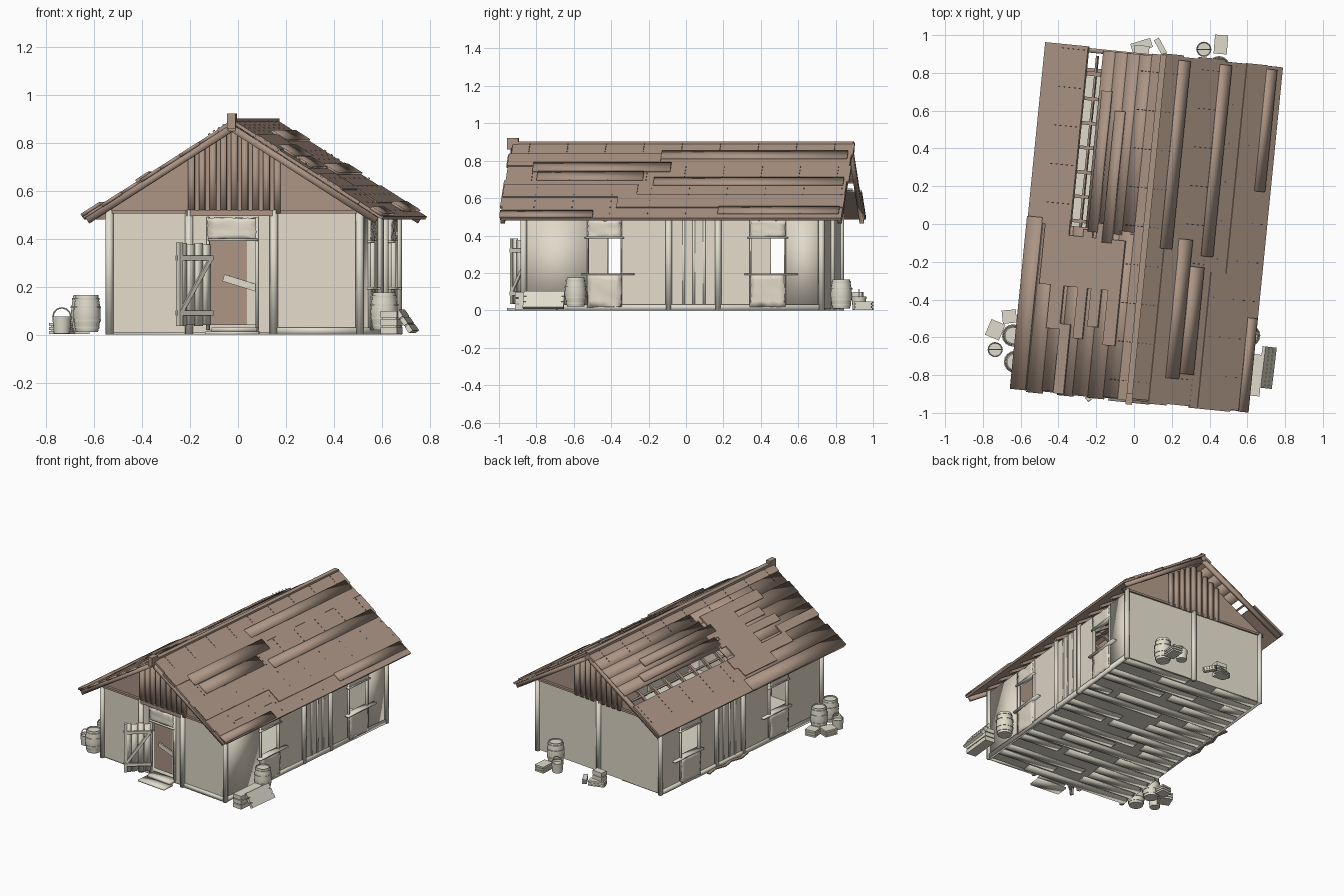
import bpy, bmesh, math, random
from mathutils import Matrix, Vector

if "Cube" in bpy.data.objects:
    bpy.data.objects.remove(bpy.data.objects["Cube"])

random.seed(4)
HOUSE = Matrix.Translation((0.065, -0.02, 0)) @ Matrix.Rotation(math.radians(-5.7), 4, 'Z')
WORLD = Matrix.Identity(4)


def material(name, rgb):
    m = bpy.data.materials.new(name)
    m.diffuse_color = (*rgb, 1)
    m.use_nodes = True
    m.node_tree.nodes["Principled BSDF"].inputs["Base Color"].default_value = m.diffuse_color
    return m


PLASTER = material("pale plaster", (0.76, 0.70, 0.59))
TIMBER = material("weathered timber", (0.74, 0.71, 0.60))
BROWN = material("roof brown", (0.41, 0.30, 0.235))


def make(name, mat, bm, space=HOUSE, smooth=None):
    """smooth: None = flat, 'angle' = by angle, 'soft' = rounded all over"""
    bm.transform(space)
    bmesh.ops.recalc_face_normals(bm, faces=bm.faces)
    for f in bm.faces:
        f.smooth = smooth == 'soft'
    me = bpy.data.meshes.new(name)
    bm.to_mesh(me)
    bm.free()
    me.materials.append(mat)
    ob = bpy.data.objects.new(name, me)
    bpy.context.collection.objects.link(ob)
    if smooth == 'angle':
        bpy.ops.object.select_all(action='DESELECT')
        ob.select_set(True)
        bpy.context.view_layer.objects.active = ob
        bpy.ops.object.shade_smooth_by_angle(angle=math.radians(50))


def add_box(bm, c, s, rot=None):
    m = Matrix.Translation(c) @ (rot or WORLD) @ Matrix.Diagonal((*s, 1))
    bmesh.ops.create_cube(bm, size=1, matrix=m)


def span(bm, x0, x1, y0, y1, z0, z1):
    add_box(bm, ((x0 + x1) / 2, (y0 + y1) / 2, (z0 + z1) / 2), (x1 - x0, y1 - y0, z1 - z0))


def rod(bm, a, b, r, n=10):
    a, b = Vector(a), Vector(b)
    d = b - a
    m = Matrix.Translation((a + b) / 2) @ d.to_track_quat('Z', 'Y').to_matrix().to_4x4()
    bmesh.ops.create_cone(bm, cap_ends=True, segments=n, radius1=r, radius2=r, depth=d.length, matrix=m)


W, L, H = 0.525, 0.80, 0.50          # wall half width, half length, height
WINS = [(-0.455, -0.275), (0.42, 0.605)]

# Side walls with window gaps, end walls with a doorway at the front
bm, soft = bmesh.new(), bmesh.new()
for s in (-1, 1):
    x0, x1 = sorted((s * W, s * (W - 0.015)))
    edges = [-L, WINS[0][0], WINS[0][1], WINS[1][0], WINS[1][1], L]
    for i in (0, 2, 4):
        span(soft if s > 0 and i != 2 else bm, x0, x1, edges[i], edges[i + 1], 0.01, H)
span(bm, -W, W, L - 0.015, L, 0.01, 0.51)
span(bm, -W, -0.11, -L, -L + 0.015, 0.01, 0.51)
span(bm, 0.10, W, -L, -L + 0.015, 0.01, 0.51)
make("walls", PLASTER, bm)
make("side_wall_ends", PLASTER, soft, smooth='soft')

# Rough infill above and below each window and above the door
bm = bmesh.new()
for s in (-1, 1):
    for a, b in WINS:
        for z0, z1 in ((0.02, 0.19), (0.39, 0.48)):
            span(bm, s * W - 0.014, s * W + 0.014, a, b, z0, z1)
span(bm, -0.11, 0.09, -L - 0.014, -L + 0.014, 0.40, 0.485)
bmesh.ops.subdivide_edges(bm, edges=bm.edges, cuts=5, use_grid_fill=True)
for v in bm.verts:
    v.co += Vector([random.uniform(-0.004, 0.004) for _ in range(3)])
make("rough_infill", PLASTER, bm, smooth='soft')

# Round posts at corners, beside the door and along the sides
bm = bmesh.new()
spots = [(x, y) for x in (-W, W) for y in (-L, L, -0.02, 0.245)]
spots += [(-0.19, -L - 0.005), (0.165, -L - 0.005), (0.0, L + 0.005)]
for x, y in spots:
    rod(bm, (x, y, 0), (x, y, 0.52), 0.017, 8)
for s in (-1, 1):
    for y in (0.06, 0.115, 0.17):
        rod(bm, (s * (W - 0.004), y, 0.01), (s * (W - 0.004), y, H), 0.009, 6)
make("posts", TIMBER, bm, smooth='soft')

# Base boards, window frames, sills, door frame and steps
bm = bmesh.new()
for s in (-1, 1):
    span(bm, s * W - 0.01, s * W + 0.01, -L, L, 0, 0.03)
    for a, b in WINS:
        for y in (a, b):
            span(bm, s * W - 0.012, s * W + 0.012, y - 0.004, y + 0.004, 0.02, 0.49)
        span(bm, s * W - 0.02, s * W + 0.028, a - 0.03, b + 0.07, 0.188, 0.198)
        span(bm, s * W - 0.016, s * W + 0.018, a - 0.015, b + 0.015, 0.383, 0.392)
span(bm, 0.165, W, -L - 0.01, -L + 0.01, 0, 0.03)
span(bm, -0.11, 0.10, -L - 0.02, -L + 0.015, 0.39, 0.402)
for x in (-0.11, 0.095):
    span(bm, x - 0.006, x + 0.006, -L - 0.012, -L + 0.012, 0.02, 0.49)
span(bm, -0.11, 0.11, -L - 0.13, -L - 0.04, 0.0, 0.012)
span(bm, -0.09, 0.10, -L - 0.06, -L + 0.01, 0.012, 0.03)
make("frames_and_steps", TIMBER, bm, smooth='soft')

# Brown door panel, lintel, top plates and boards lying along the left wall
bm = bmesh.new()
span(bm, -0.105, 0.05, -L + 0.03, -L + 0.04, 0.04, 0.39)
span(bm, -0.20, 0.17, -L - 0.02, -L + 0.01, 0.495, 0.52)
for s in (-1, 1):
    span(bm, -W - 0.02, W + 0.02, s * L - 0.012, s * L + 0.012, 0.506, 0.52)
for i in range(5):
    add_box(bm, (-W - 0.025, 0.0 + i * 0.08, 0.008), (0.02, 0.09, 0.008),
            Matrix.Rotation(0.25 * (-1) ** i, 4, 'Z'))
make("brown_boards_and_plates", BROWN, bm)
bm = bmesh.new()
span(bm, 0.05, 0.09, -L + 0.028, -L + 0.038, 0.04, 0.39)
add_box(bm, (0.025, -L + 0.005, 0.215), (0.15, 0.01, 0.03), Matrix.Rotation(0.3, 4, 'Y'))
make("doorway_planks", TIMBER, bm)

# Open door leaf made of boards with a braced ledge frame
leaf = HOUSE @ Matrix.Translation((-0.10, -L - 0.015, 0)) @ Matrix.Rotation(math.radians(225), 4, 'Z')
bm = bmesh.new()
for i in range(4):
    span(bm, i * 0.043, i * 0.043 + 0.041, -0.005, 0.005, 0.04 - 0.004 * (i % 2), 0.375 + 0.008 * (i % 2))
make("door_boards", TIMBER, bm, leaf, 'soft')
bm = bmesh.new()
for sy in (-0.01, 0.01):
    for z in (0.09, 0.32):
        add_box(bm, (0.085, sy, z), (0.18, 0.01, 0.02))
    add_box(bm, (0.085, sy, 0.205), (0.27, 0.008, 0.018), Matrix.Rotation(0.95, 4, 'Y'))
add_box(bm, (0.165, 0, 0.21), (0.018, 0.024, 0.35))
make("door_braces", TIMBER, bm, leaf)

# Floor slab and wide loose boards underneath
bm = bmesh.new()
span(bm, -W, W, -L, L, 0.008, 0.02)
make("floor", TIMBER, bm)
bm = bmesh.new()
for i in range(20):
    y = -L + 0.04 + i * 0.08
    cut = random.uniform(-0.25, 0.3)
    span(bm, -0.53, cut - 0.15 * (i % 2), y - 0.034, y + 0.034, 0.0, 0.009)
    if i % 3:
        span(bm, cut + 0.06, 0.53, y - 0.03, y + 0.03, 0.002, 0.009)
make("floor_boards", TIMBER, bm, smooth='soft')

# Gable triangles at both ends with vertical studs
bm = bmesh.new()
for s in (-1, 1):
    tri = [bm.verts.new((x, s * (L - 0.005), z)) for x, z in ((-0.56, 0.51), (0.56, 0.51), (0, 0.866))]
    ext = bmesh.ops.extrude_face_region(bm, geom=[bm.faces.new(tri)])
    for v in ext['geom']:
        if isinstance(v, bmesh.types.BMVert):
            v.co.y -= s * 0.012
make("gables", BROWN, bm)
bm = bmesh.new()
for s in (-1, 1):
    for i in range(9):
        x = -0.18 + i * 0.045
        span(bm, x - 0.013, x + 0.013, s * L - 0.018, s * L + 0.018, 0.505, 0.86 - 0.637 * abs(x))
make("gable_studs", BROWN, bm, smooth='soft')

# Roof helper: a board lying on the slope between two offsets from the ridge
ANG = math.atan(0.637)


def roof_board(bm, u0, u1, v0, v1, lift=0.0, t=0.014):
    u, s = (u0 + u1) / 2, (1 if u0 + u1 > 0 else -1)
    n = Vector((s * math.sin(ANG), 0, math.cos(ANG)))
    c = Vector((u, (v0 + v1) / 2, 0.893 - 0.637 * abs(u))) + n * (lift - t / 2)
    add_box(bm, c, ((u1 - u0) / math.cos(ANG), v1 - v0, t), Matrix.Rotation(s * ANG, 4, 'Y'))


# Main rows of roof boards, leaving one long gap on the left slope
bm = bmesh.new()
rows = [0.0, 0.10, 0.19, 0.32, 0.53, 0.628]
for a, b in zip(rows, rows[1:]):
    roof_board(bm, a, b + 0.006, -0.92 + random.uniform(-.012, .012), 0.92 + random.uniform(-.012, .012),
               random.uniform(0, 0.006))
roof_board(bm, -0.628, -0.40, -0.03, 0.925, 0.004)
roof_board(bm, -0.06, 0.0, -0.92, 0.92, 0.002)
for a, b, v0, v1 in ((-0.47, -0.40, -0.58, 0.0), (-0.325, -0.275, -0.62, -0.04), (-0.255, -0.20, -0.55, 0.0),
                     (-0.165, -0.10, -0.64, -0.10), (-0.40, -0.345, -0.92, -0.55), (-0.53, -0.41, -0.35, -0.03),
                     (-0.40, -0.10, -0.35, -0.08)):
    roof_board(bm, a, b, v0, v1, 0.009)
for a, b, v0, v1 in ((0.44, 0.55, -0.3, 0.92), (0.10, 0.2, -0.92, -0.1), (0.36, 0.46, -0.92, -0.2)):
    roof_board(bm, a, b, v0, v1, 0.010)
make("roof_boards", BROWN, bm)

# Worn, rounded boards: lower layer on the left slope, loose boards on top
bm = bmesh.new()
for i in range(7):
    a = -0.628 + i * 0.0815
    roof_board(bm, a, a + 0.0815, -0.92 + random.uniform(-.01, .01), -0.03)
for a in (-0.32, -0.255, -0.19, -0.125):
    roof_board(bm, a, a + 0.065, -0.05, 0.91)
roof_board(bm, -0.628, -0.55, -0.92, 0.0, 0.012)
for a, b, v0, v1 in ((-0.30, -0.25, -0.05, 0.7), (-0.22, -0.17, -0.1, 0.6), (0.08, 0.14, -0.10, 0.90),
                     (0.30, 0.36, -0.12, 0.90), (0.545, 0.60, 0.25, 0.90), (0.175, 0.245, -0.78, -0.04),
                     (0.25, 0.32, -0.75, -0.18), (0.58, 0.628, -0.92, -0.42)):
    roof_board(bm, a, b, v0, v1, 0.014)
# Barge boards along the gable edges
for s in (-1, 1):
    for v in (-0.905, 0.905):
        roof_board(bm, *sorted((0.01 * s, 0.62 * s)), v - 0.012, v + 0.012, -0.012, 0.028)
make("worn_roof_boards", BROWN, bm, smooth='soft')

# Ridge beam with a raised front tip
bm = bmesh.new()
span(bm, -0.016, 0.016, -0.92, 0.92, 0.85, 0.902)
span(bm, -0.018, 0.018, -0.94, -0.88, 0.86, 0.922)
make("ridge_beam", BROWN, bm)

# Rafters and a batten under the roof
bm = bmesh.new()
for i in range(13):
    v = -0.78 + i * 0.13
    for s in (-1, 1):
        roof_board(bm, *sorted((0.02 * s, 0.56 * s)), v - 0.009, v + 0.009, -0.016, 0.02)
roof_board(bm, -0.365, -0.355, -0.05, 0.88, -0.018, 0.012)
make("rafters", BROWN, bm)

# Nail rows across the roof boards
bm = bmesh.new()
for s in (-1, 1):
    for a, b in ((0.02, 0.10), (0.42, 0.53)) if s < 0 else ((0.02, 0.1), (0.21, 0.32), (0.39, 0.6)):
        for k in range(9):
            v = -0.82 + k * 0.205 + a * 0.2
            if s < 0 and a > 0.3 and v < 0:
                continue
            for j in range(5):
                u = s * (a + (b - a) * j / 4)
                roof_board(bm, u - 0.004, u + 0.004, v - 0.002, v + 0.002, 0.0115, 0.004)
make("roof_nails", BROWN, bm)


# Barrels and buckets are lathed profiles with hoops
def lathe(bm, x, y, z, prof, n=16):
    rings = [[bm.verts.new((x + r * math.cos(2 * math.pi * i / n), y + r * math.sin(2 * math.pi * i / n), z + h))
              for i in range(n)] for r, h in prof]
    for p, q in zip(rings, rings[1:]):
        for i in range(n):
            bm.faces.new((p[i], p[(i + 1) % n], q[(i + 1) % n], q[i]))
    bm.faces.new(rings[0])
    bm.faces.new(rings[-1])


wood, hoops = bmesh.new(), bmesh.new()
for x, y, z in ((-0.64, -0.59, 0.01), (-0.63, -0.73, 0.01), (0.61, -0.59, 0.02), (0.45, 0.83, 0.01)):
    lathe(wood, x, y, z, [(0.046, 0), (0.055, 0.045), (0.057, 0.075), (0.055, 0.105), (0.047, 0.155),
                          (0.041, 0.155), (0.041, 0.147)])
    for h, r in ((0.015, 0.052), (0.045, 0.058), (0.1, 0.059), (0.135, 0.053)):
        lathe(hoops, x, y, z + h, [(r, 0), (r, 0.008)])
for x, y in ((-0.735, -0.665), (0.37, 0.925)):
    lathe(wood, x, y, 0.005, [(0.034, 0), (0.040, 0.07), (0.036, 0.07), (0.034, 0.055)])
    pts = [(x + 0.038 * math.cos(a), y, 0.072 + 0.04 * math.sin(a)) for a in [math.pi * i / 6 for i in range(7)]]
    for p, q in zip(pts, pts[1:]):
        rod(hoops, p, q, 0.003, 6)
make("barrels_and_buckets", TIMBER, wood, WORLD, 'angle')
make("hoops_and_handles", TIMBER, hoops, WORLD, 'angle')

# Slatted crates and loose logs
bm = bmesh.new()
for x, y, w, d, h, rz, ry in ((-0.735, -0.56, 0.08, 0.09, 0.05, -0.4, 0), (-0.66, -0.49, 0.075, 0.07, 0.05, 0.1, 0),
                              (0.46, 0.95, 0.07, 0.1, 0.05, -0.08, 0), (0.64, -0.80, 0.07, 0.22, 0.1, -0.1, 0),
                              (0.705, -0.76, 0.02, 0.22, 0.11, -0.12, -0.6), (0.04, 0.945, 0.11, 0.05, 0.04, 0.3, 0),
                              (0.04, 0.92, 0.08, 0.05, 0.10, -0.1, 0), (0.14, 0.94, 0.03, 0.09, 0.035, 0.5, 0)):
    m = Matrix.Rotation(rz, 4, 'Z') @ Matrix.Rotation(ry, 4, 'Y')
    for k in range(3):
        add_box(bm, Vector((x, y, h / 2)) + m.to_3x3() @ Vector((0, 0, (k - 1) * h / 3)),
                (w, d, h / 3 - 0.005), m)
    add_box(bm, (x, y, h / 2), (w * 0.85, d * 0.85, h * 0.9), m)
make("crates_and_logs", TIMBER, bm, WORLD)
